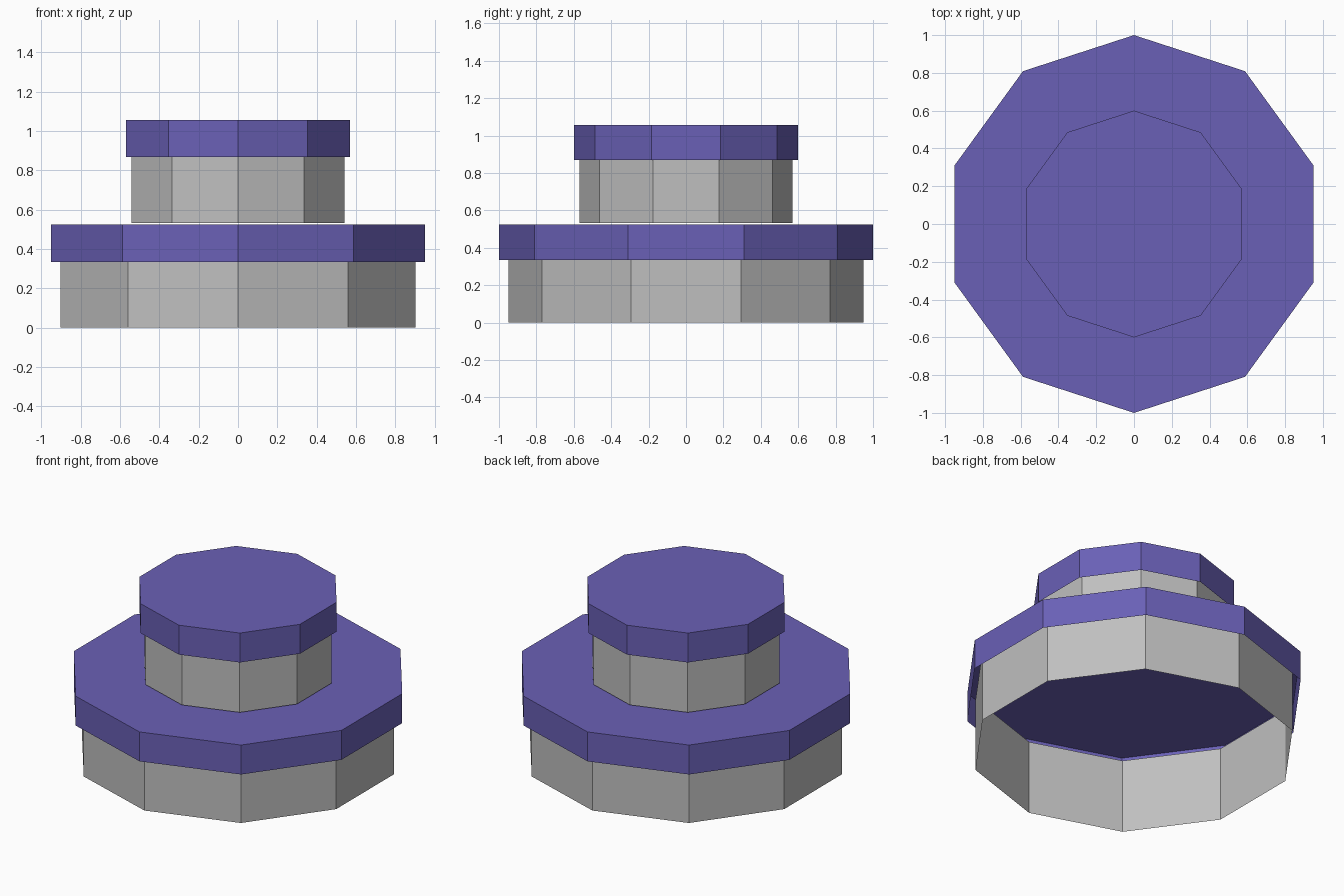
import bpy, bmesh, math

if "Cube" in bpy.data.objects:
    bpy.data.objects.remove(bpy.data.objects["Cube"])


def srgb(r, g, b):
    return tuple((c / 255 / 12.92) if c < 11 else ((c / 255 + 0.055) / 1.055) ** 2.4
                 for c in (r, g, b)) + (1.0,)


def material(name, color):
    m = bpy.data.materials.new(name)
    m.diffuse_color = color
    m.use_nodes = True
    m.node_tree.nodes["Principled BSDF"].inputs["Base Color"].default_value = m.diffuse_color
    return m


grey = material("light grey", srgb(191, 191, 191))
purple = material("violet", srgb(106, 96, 182))
SIDES = 10


def shell(name, radius, z0, z1, mat, capped):
    """Thin ten-sided tube, open below, optionally closed on top."""
    bm = bmesh.new()
    rings = []
    for z in (z0, z1):
        rings.append([bm.verts.new((radius * math.cos(a), radius * math.sin(a), z))
                      for a in (math.pi / 2 + i * math.tau / SIDES for i in range(SIDES))])
    low, high = rings
    for i in range(SIDES):
        j = (i + 1) % SIDES
        bm.faces.new((low[i], low[j], high[j], high[i]))
    if capped:
        bm.faces.new(high)
    mesh = bpy.data.meshes.new(name)
    bm.to_mesh(mesh)
    bm.free()
    mesh.materials.append(mat)
    obj = bpy.data.objects.new(name, mesh)
    bpy.context.collection.objects.link(obj)


# Two stacked tiers: open grey wall tucked inside an overhanging violet lid
for tier, scale, base in (("lower", 1.0, 0.0), ("upper", 0.6, 0.533)):
    shell(tier + "_wall", 0.95 * scale, base, base + 0.477, grey, False)
    shell(tier + "_lid", 1.0 * scale, base + 0.335, base + 0.524, purple, True)
